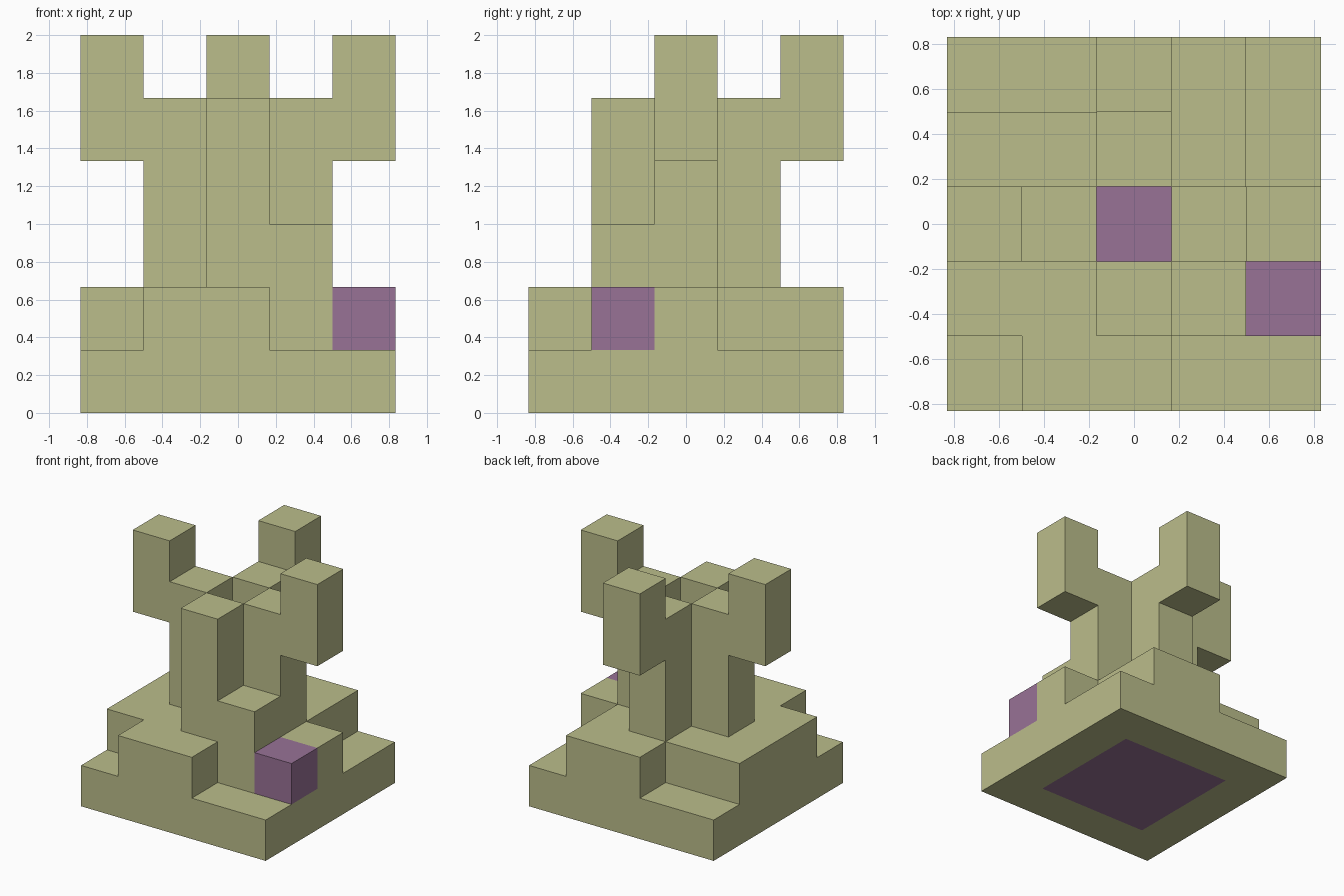
import bpy
import bmesh
from mathutils import Vector

cube = bpy.data.objects.get("Cube")
if cube:
    bpy.data.objects.remove(cube, do_unlink=True)

CELL = 1 / 3
HALF = 2.5  # half the base width in cells


def make_material(name, rgb):
    mat = bpy.data.materials.new(name)
    mat.use_nodes = True
    colour = (*rgb, 1)
    mat.diffuse_color = colour
    mat.node_tree.nodes["Principled BSDF"].inputs["Base Color"].default_value = colour
    return mat


OLIVE = make_material("olive", (0.497, 0.509, 0.258))
PURPLE = make_material("purple", (0.314, 0.168, 0.305))


def block(x, y, z, w=1, d=1, h=1):
    """Set of grid cells filling a box."""
    return {(x + i, y + j, z + k) for i in range(w) for j in range(d) for k in range(h)}


# Parts as unions of blocks on the grid
parts = {
    "base_slab": block(0, 0, 0, 5, 5),
    "base_step": (block(1, 0, 1, 2) | block(0, 1, 1, 4, 3) | block(4, 2, 1)
                  | block(2, 4, 1, 2)),
    "purple_block": block(4, 1, 1),
    "front_column": block(2, 1, 2, h=3),
    "back_column": block(2, 3, 2, h=3),
    "left_column": block(3, 2, 2, h=3),
    "right_column": block(1, 2, 2, h=3),
    "trunk_core": block(2, 2, 2, h=2),
    "front_stub": block(3, 1, 2),
    "left_arm": block(4, 2, 4, h=2),
    "right_arm": block(0, 2, 4, h=2),
    "back_arm": block(2, 4, 4, h=2),
}
filled = set().union(*parts.values())
PURPLE_PARTS = {"purple_block", "trunk_core"}


def build(name, cells):
    """Make the outer skin of a part, leaving out faces against its neighbours."""
    bm = bmesh.new()
    for cell in cells:
        centre = Vector(cell) + Vector((0.5, 0.5, 0.5)) - Vector((HALF, HALF, 0))
        for axis in range(3):
            for sign in (-1, 1):
                side = list(cell)
                side[axis] += sign
                if tuple(side) in filled:
                    continue
                n, u = Vector(), Vector()
                n[axis] = sign / 2
                u[(axis + 1) % 3] = 0.5
                v = n.cross(u) * 2
                corners = [n - u - v, n + u - v, n + u + v, n - u + v]
                face = bm.faces.new([bm.verts.new((centre + c) * CELL) for c in corners])
                # Purple parts, and the middle of the underside
                underside = axis == 2 and sign < 0 and cell[2] == 0
                middle = max(abs(centre.x), abs(centre.y)) < 1.5
                face.material_index = int(name in PURPLE_PARTS or (underside and middle))
    bmesh.ops.remove_doubles(bm, verts=bm.verts, dist=0.001)
    mesh = bpy.data.meshes.new(name)
    bm.to_mesh(mesh)
    bm.free()
    mesh.materials.append(OLIVE)
    mesh.materials.append(PURPLE)
    bpy.context.collection.objects.link(bpy.data.objects.new(name, mesh))


for part_name, part_cells in parts.items():
    build(part_name, part_cells)
